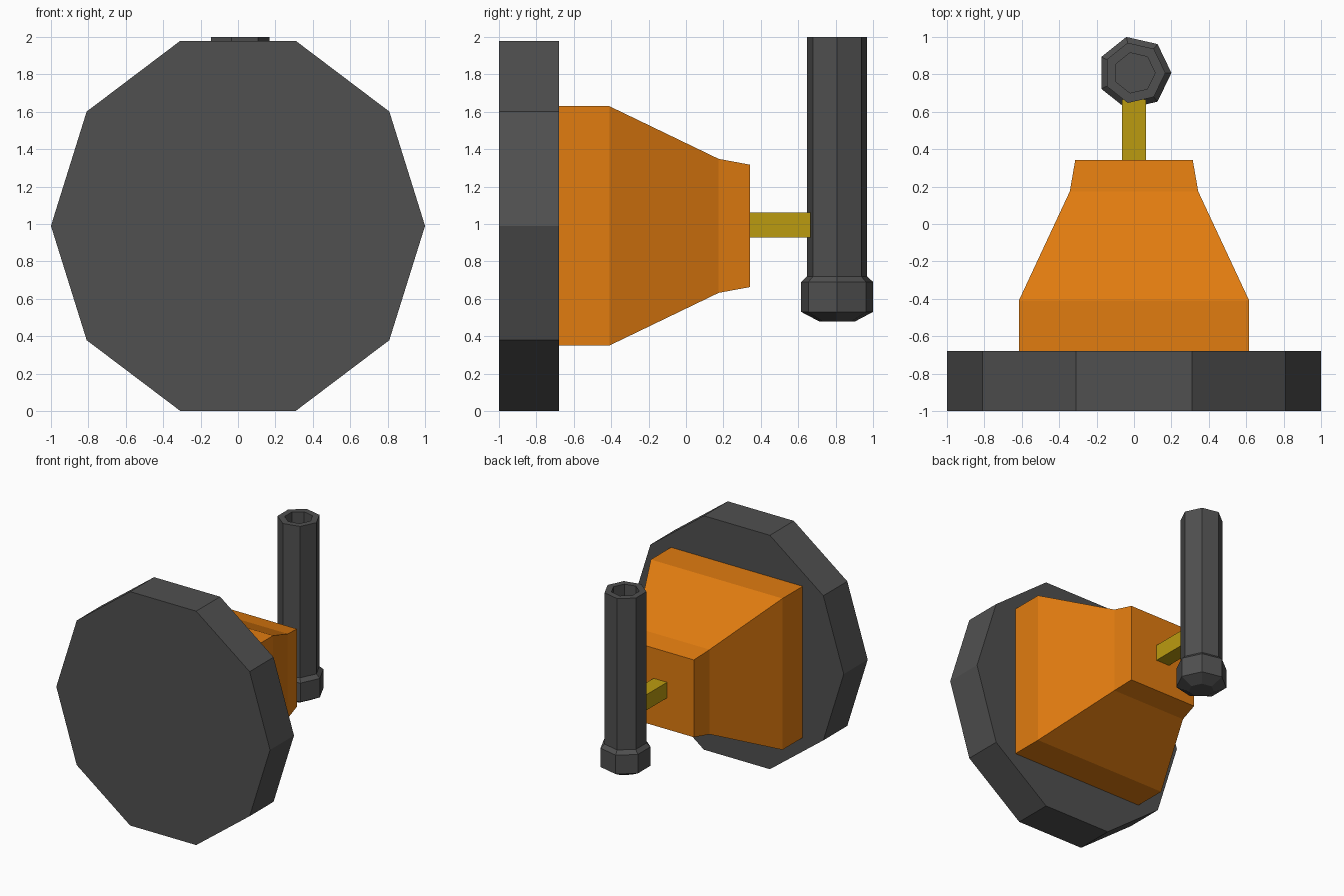
import bpy, bmesh
from math import cos, sin, tau

if "Cube" in bpy.data.objects:
    bpy.data.objects.remove(bpy.data.objects["Cube"])


def material(name, color):
    m = bpy.data.materials.new(name)
    m.diffuse_color = (*color, 1)
    m.use_nodes = True
    m.node_tree.nodes["Principled BSDF"].inputs["Base Color"].default_value = m.diffuse_color
    return m


DARK = material("dark_grey", (0.08, 0.08, 0.08))
ORANGE = material("orange", (0.75, 0.2, 0.005))
YELLOW = material("yellow", (0.5, 0.33, 0.005))


def loft(name, rings, mat):
    """Skin a list of point rings and cap both ends."""
    bm = bmesh.new()
    loops = [[bm.verts.new(p) for p in ring] for ring in rings]
    n = len(loops[0])
    for a, b in zip(loops, loops[1:]):
        for i in range(n):
            j = (i + 1) % n
            bm.faces.new((a[i], a[j], b[j], b[i]))
    bm.faces.new(loops[0])
    bm.faces.new(loops[-1])
    bmesh.ops.recalc_face_normals(bm, faces=bm.faces)
    mesh = bpy.data.meshes.new(name)
    bm.to_mesh(mesh)
    bm.free()
    mesh.materials.append(mat)
    obj = bpy.data.objects.new(name, mesh)
    bpy.context.collection.objects.link(obj)
    return obj


def rect(y, hx, hz, cz=0.99):
    return [(sx * hx, y, cz + sz * hz) for sx, sz in ((-1, -1), (1, -1), (1, 1), (-1, 1))]


def decagon(y):
    return [(cos(tau * i / 10), y, 0.99 + 1.04 * sin(tau * i / 10)) for i in range(10)]


def heptagon(r, z):
    return [(0.003 + r * cos(tau * i / 7), 0.808 + r * sin(tau * i / 7), z) for i in range(7)]


# Ten-sided mounting disc at the front
loft("mounting_disc", [decagon(-1.0), decagon(-0.68)], DARK)

# Square tapered housing
housing = ((-0.68, 0.616, 0.64), (-0.41, 0.616, 0.64), (0.175, 0.343, 0.358), (0.343, 0.314, 0.327))
loft("tapered_housing", [rect(*s) for s in housing], ORANGE)

# Square connecting rod
loft("connecting_rod", [rect(0.343, 0.063, 0.066, 0.995), rect(0.665, 0.063, 0.066, 0.995)], YELLOW)

# Seven-sided upright tube: foot, collar, shaft, rim and bore
tube = ((0.1, 0.48), (0.197, 0.53), (0.197, 0.69), (0.165, 0.72),
        (0.165, 2.0), (0.11, 2.0), (0.11, 1.65))
loft("upright_tube", [heptagon(*s) for s in tube], DARK)
